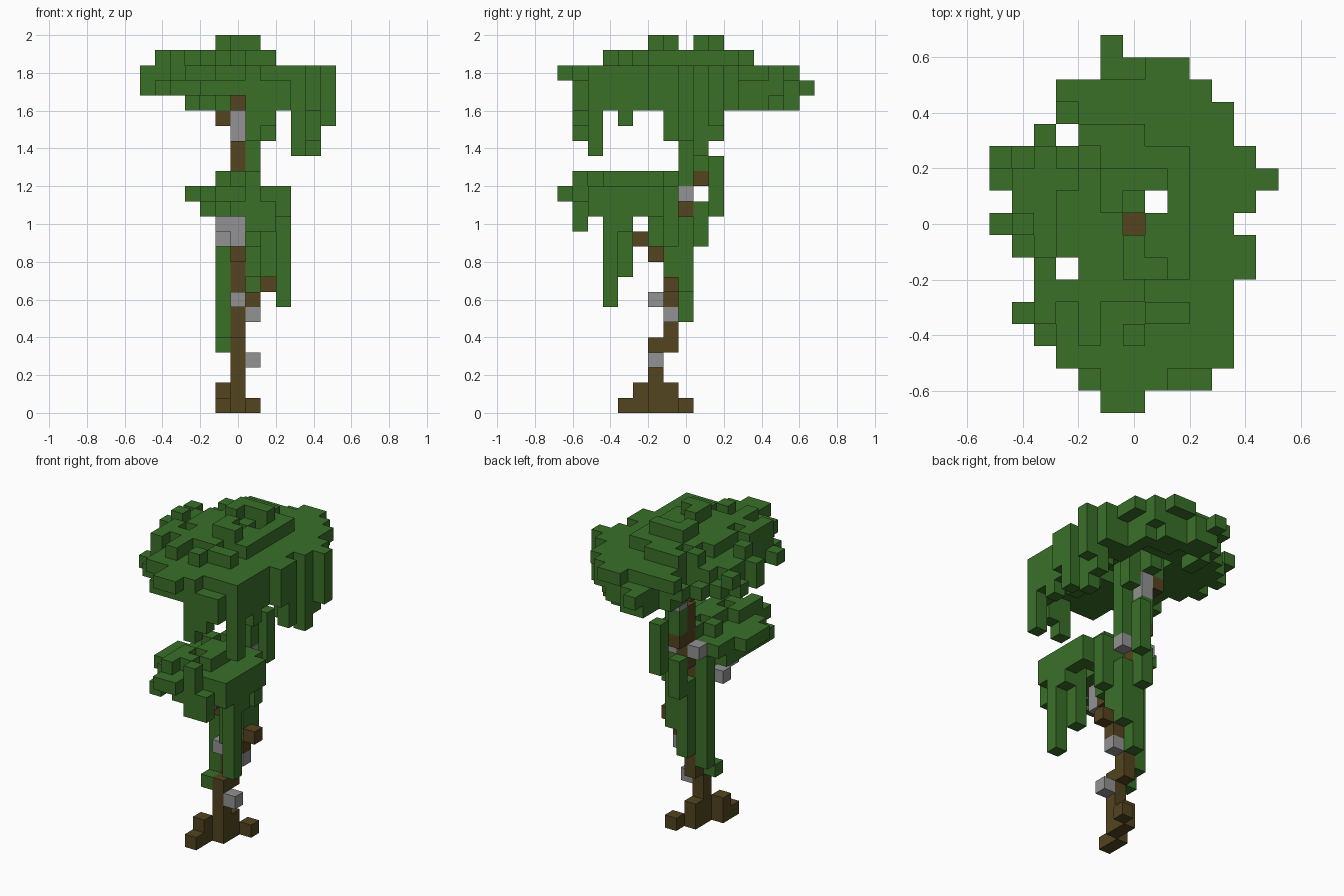
import bpy
import bmesh
import random
from mathutils import Vector

random.seed(4)
UNIT = 0.08
taken = set()

default = bpy.data.objects.get("Cube")
if default:
    bpy.data.objects.remove(default, do_unlink=True)


def make_material(name, color):
    mat = bpy.data.materials.new(name)
    mat.use_nodes = True
    mat.diffuse_color = (*color, 1)
    mat.node_tree.nodes["Principled BSDF"].inputs["Base Color"].default_value = (*color, 1)
    return mat


leaf = make_material("leaf green", (0.042, 0.16, 0.022))
root_wood = make_material("root brown", (0.084, 0.058, 0.014))
bark = make_material("bark brown", (0.09, 0.057, 0.014))
stone = make_material("stone grey", (0.29, 0.29, 0.29))

SIDES = [Vector(d) for d in ((1, 0, 0), (-1, 0, 0), (0, 1, 0),
                             (0, -1, 0), (0, 0, 1), (0, 0, -1))]


def column(x, y, low, high):
    """Cells of one upright column, both ends included."""
    return {(x, y, z) for z in range(low, high + 1)}


def columns(*specs):
    return set().union(*(column(*s) for s in specs))


def build(name, cells, mat):
    """Turn grid cells into one mesh, keeping only its outer faces."""
    cells = cells - taken
    taken.update(cells)
    bm = bmesh.new()
    for cell in sorted(cells):
        middle = Vector(cell) + Vector((0, 0, 0.5))
        for side in SIDES:
            if tuple(int(c) for c in Vector(cell) + side) in cells:
                continue
            u = Vector((side.y, side.z, side.x))
            v = side.cross(u)
            corners = (u + v, v - u, -u - v, u - v)
            bm.faces.new([bm.verts.new((middle + (side + c) / 2) * UNIT)
                          for c in corners])
    bmesh.ops.remove_doubles(bm, verts=bm.verts, dist=0.0001)
    mesh = bpy.data.meshes.new(name)
    bm.to_mesh(mesh)
    bm.free()
    mesh.materials.append(mat)
    obj = bpy.data.objects.new(name, mesh)
    bpy.context.collection.objects.link(obj)


# Roots and lower trunk
build("roots_and_lower_trunk", columns(
    (0, -2, 0, 4), (0, -1, 0, 1), (0, -1, 4, 6),
    (-1, -3, 0, 1), (-1, -4, 0, 0), (1, 0, 0, 0)), root_wood)

# Upper trunk with its side twigs
build("upper_trunk", columns(
    (0, -1, 7, 12), (0, 0, 13, 17), (0, 0, 20, 22), (0, 1, 15, 15),
    (1, -1, 7, 7), (2, -1, 8, 8), (0, -2, 10, 10), (0, -3, 11, 11),
    (-1, 1, 19, 19)), bark)

# Grey growths on the trunk
build("grey_growths", columns(
    (1, -2, 3, 3), (1, -1, 6, 6), (0, -2, 7, 7), (0, -4, 11, 12),
    (-1, -3, 11, 11), (-1, -4, 12, 12), (1, 0, 14, 14), (-1, 0, 14, 14),
    (0, 1, 18, 19)), stone)

# Vines climbing the trunk
build("trunk_vines", columns(
    (-1, -1, 5, 12), (-1, -2, 4, 4), (0, 0, 6, 11), (1, 0, 8, 12),
    (1, -1, 9, 12), (2, -1, 11, 12), (1, -2, 11, 12), (0, 1, 11, 13),
    (1, 2, 13, 16), (1, 0, 15, 20), (0, 1, 16, 17), (2, 2, 18, 20)), leaf)

# Vines hanging from the lower canopy
build("lower_hanging_vines", columns(
    (3, -5, 7, 14), (3, -4, 12, 14), (2, -4, 9, 12),
    (1, -7, 12, 14), (2, -7, 12, 13)), leaf)

# Vines hanging from the upper canopy
build("upper_hanging_vines", columns(
    (4, -6, 17, 22), (1, -7, 18, 22), (2, -7, 19, 21), (3, -7, 20, 21),
    (4, -5, 20, 22), (4, -4, 19, 22), (4, -3, 20, 22), (5, 1, 17, 22),
    (4, 0, 18, 22), (5, -1, 18, 22), (6, 2, 19, 22), (5, 2, 18, 22),
    (5, -2, 20, 22), (3, -6, 20, 21)), leaf)

# Lower canopy: an uneven disc with a few raised patches
lower = {(0, -1, 15), (1, -2, 15)}
for x in range(-3, 4):
    for y in range(-8, 0):
        r = (x / 3.5) ** 2 + ((y + 4) / 4.5) ** 2
        if r > 1.05 or (x, y) in ((-3, -2), (-3, -6), (1, -8)):
            continue
        only_low = r > 0.6 and -3 < x < 3 and y > -8 and random.random() < 0.3
        if not only_low:
            lower.add((x, y, 14))
        if x > -3 and y > -8 and (only_low or random.random() < 0.75):
            lower.add((x, y, 13))
        if abs(x) < 2 and y > -8 and not only_low and random.random() < 0.6:
            lower.add((x, y, 15))
build("lower_canopy", lower, leaf)

# Upper canopy outline: first and last x of each row, from front to back
ROWS = [(-1, 0), (-2, 3), (-3, 4), (-4, 4), (-5, 4), (-4, 4), (-4, 5),
        (-5, 5), (-6, 4), (-5, 5), (-6, 6), (-6, 5), (-4, 4), (-3, 4),
        (-3, 3), (-1, 2), (-1, -1)]
GAPS = {(-3, 4), (-3, -2), (1, 1), (0, 0)}
outline = {(x, y) for y, (a, b) in enumerate(ROWS, -8)
           for x in range(a, b + 1)} - GAPS

upper = columns((-5, 0, 22, 23), (-1, 4, 22, 23), (0, 1, 20, 22),
                (0, 2, 20, 22), (-1, 1, 20, 22))
for x, y in sorted(outline):
    r = (x / 6) ** 2 + (y / 8) ** 2
    neighbours = {(x + 1, y), (x - 1, y), (x, y + 1), (x, y - 1)}
    rim = r > 0.4 and not neighbours <= outline
    # Broad body with an uneven rim
    if y == 8:
        levels = [21]
    elif y == -8:
        levels = [22]
    elif rim:
        levels = random.choice(([21], [22], [21, 22]))
    else:
        levels = [21, 22] if r > 0.12 else [22]
    # Drooping underside
    if (x > -4 and -5 < y < 8 and r > 0.3 and 21 in levels
            and not (x == 0 and y < 0)
            and random.random() < (0.75 if x > 0 else 0.45)):
        levels = levels + [20]
    # Raised crown
    crown = ((x + 1) / 4.4) ** 2 + ((y + 0.5) / 4.9) ** 2
    if crown < 0.35 or (crown < 1 and random.random() < 0.55):
        levels = levels + [22, 23]
    upper.update((x, y, z) for z in levels)

# Top tufts
for x, y in ((-1, 2), (0, 2), (-1, 1), (1, 2), (0, -2), (1, -2), (0, -1)):
    upper.update(column(x, y, 22, 24))
build("upper_canopy", upper, leaf)
